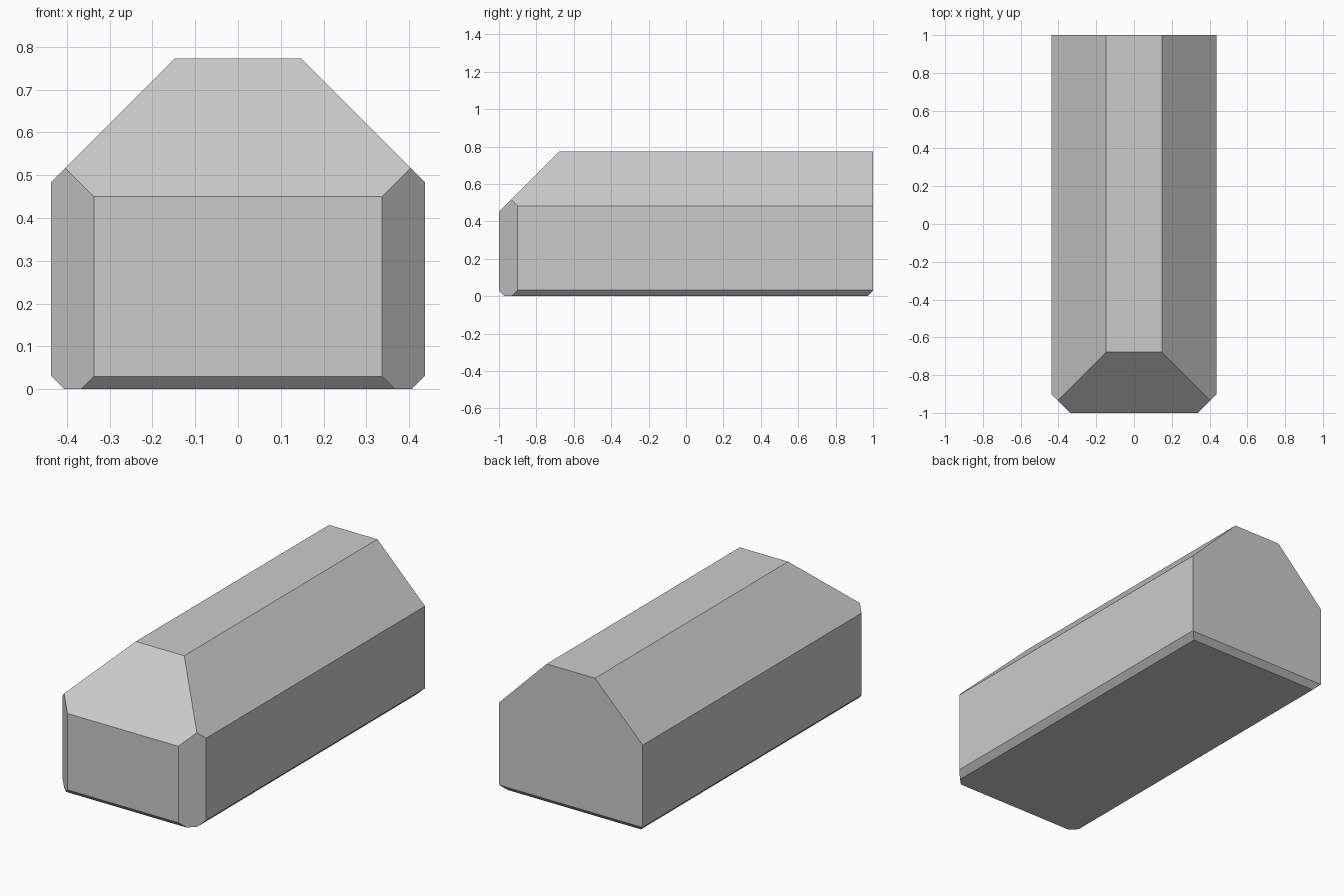
import bpy, bmesh
from mathutils import Vector

if "Cube" in bpy.data.objects:
    bpy.data.objects.remove(bpy.data.objects["Cube"])

W, H = 0.437, 0.773   # half width, height

bm = bmesh.new()
bmesh.ops.create_cube(bm, size=1)
for v in bm.verts:
    v.co = Vector((v.co.x * 2 * W, v.co.y * 2, (v.co.z + 0.5) * H))


def slice_off(normal, distance):
    """Remove everything beyond the plane normal . p = distance and cap the cut."""
    n = Vector(normal)
    cut = bmesh.ops.bisect_plane(
        bm, geom=bm.verts[:] + bm.edges[:] + bm.faces[:], dist=1e-5,
        plane_co=n * (distance / n.length_squared), plane_no=n, clear_outer=True)
    edges = [e for e in cut["geom_cut"] if isinstance(e, bmesh.types.BMEdge)]
    bmesh.ops.contextual_create(bm, geom=edges)


for s in (-1, 1):
    slice_off((s, 0, 1), 0.92)       # roof slopes
    slice_off((s, -1, 0), 1.337)     # front vertical corners
    slice_off((s, 0, -1), 0.405)     # lower side bevels
    slice_off((0, s, -1), 0.97)      # lower front and back bevels
slice_off((0, -1, 1), 1.45)          # front slope

bmesh.ops.recalc_face_normals(bm, faces=bm.faces[:])
mesh = bpy.data.meshes.new("bevelled_block")
bm.to_mesh(mesh)
bm.free()
bpy.context.collection.objects.link(bpy.data.objects.new("bevelled_block", mesh))
